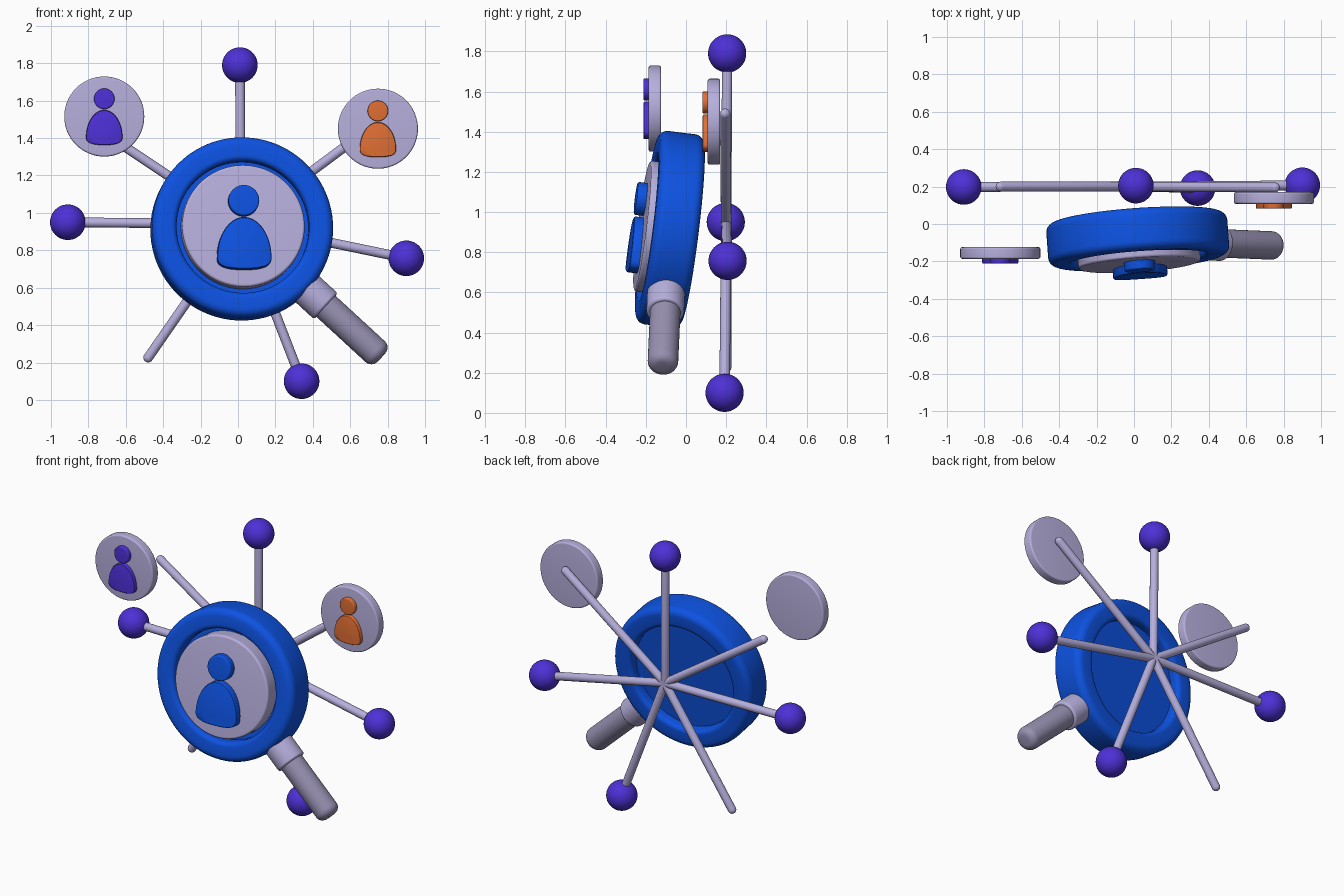
import bpy, math
from math import sin, cos, pi, radians
from mathutils import Matrix, Vector

if "Cube" in bpy.data.objects:
    bpy.data.objects.remove(bpy.data.objects["Cube"])


def material(name, rgb):
    m = bpy.data.materials.new(name)
    m.diffuse_color = (*rgb, 1)
    m.use_nodes = True
    m.node_tree.nodes["Principled BSDF"].inputs["Base Color"].default_value = m.diffuse_color
    return m


LAVENDER = material("lavender_grey", (0.47, 0.43, 0.72))
GREY = material("handle_grey", (0.31, 0.28, 0.44))
BLUE = material("blue", (0.004, 0.085, 0.76))
PURPLE = material("purple", (0.075, 0.03, 0.68))
ORANGE = material("orange", (0.74, 0.156, 0.033))
FRONT = Matrix.Rotation(pi / 2, 4, 'X')      # local z points to the front


def loft(name, loops, mat, matrix):
    """Skin a stack of equal-length loops and close both ends."""
    n = len(loops[0])
    verts = [p for loop in loops for p in loop]
    faces = [(k * n + i, k * n + (i + 1) % n, (k + 1) * n + (i + 1) % n, (k + 1) * n + i)
             for k in range(len(loops) - 1) for i in range(n)]
    faces.append(tuple(reversed(range(n))))
    faces.append(tuple(range((len(loops) - 1) * n, len(loops) * n)))
    me = bpy.data.meshes.new(name)
    me.from_pydata(verts, [], faces)
    me.update()
    me.shade_smooth()
    me.set_sharp_from_angle(angle=radians(35))
    me.materials.append(mat)
    ob = bpy.data.objects.new(name, me)
    ob.matrix_world = matrix
    bpy.context.collection.objects.link(ob)
    return ob


def rounded(corners, steps=6):
    """Profile of (radius, height, bevel) corners with the bevels rounded."""
    pts = []
    for i, (r, z, b) in enumerate(corners):
        c = Vector((r, z))
        if b == 0 or i in (0, len(corners) - 1):
            pts.append(c)
            continue
        p, q = (Vector(corners[j][:2]) for j in (i - 1, i + 1))
        u, v = (p - c).normalized() * b, (q - c).normalized() * b
        for s in range(steps + 1):
            t = s / steps * pi / 2
            pts.append(c + u * (1 - sin(t)) + v * (1 - cos(t)))
    return pts


def lathe(name, corners, mat, matrix, sides=64):
    loops = [[(max(r, 0.0005) * cos(2 * pi * i / sides), max(r, 0.0005) * sin(2 * pi * i / sides), z)
              for i in range(sides)] for r, z in rounded(corners)]
    return loft(name, loops, mat, matrix)


def rod(r, z0, z1, b0, b1):
    return [(0, z0, 0), (r, z0, b0), (r, z1, b1), (0, z1, 0)]


def icon(name, s, z0, z1, dy, mat, matrix):
    """Person symbol: round head over a domed body."""
    head = matrix @ Matrix.Translation((0, 0.095 * s + dy, 0))
    lathe(name + "_head", rod(0.055 * s, z0, z1, 0, 0.007 * s), mat, head, 40)
    outline = []
    for i in range(64):
        a = 2 * pi * i / 64
        x, y = cos(a), sin(a)
        if y < 0:     # flatter underside
            x, y = math.copysign(abs(x) ** 0.75, x), -abs(y) ** 0.75
        outline.append((0.097 * s * x, (0.145 if y > 0 else 0.042) * s * y))
    loops = []
    b = 0.007 * s
    for inset, z in ((0, z0), (0, z1 - b), (0.3 * b, z1 - 0.3 * b), (b, z1)):
        f = 1 - inset / (0.097 * s)
        loops.append([(x * f, y * f, z) for x, y in outline])
    loft(name + "_body", loops, mat, matrix @ Matrix.Translation((0, -0.11 * s + dy, 0)))


# spokes behind the lens, some tipped with balls
hub = Vector((0.015, 0.2, 0.94))
spokes = [("top", 0.01, 0.205, 1.79, True), ("left", -0.91, 0.198, 0.95, True),
          ("right", 0.90, 0.207, 0.757, True), ("bottom", 0.34, 0.192, 0.10, True),
          ("upper_left", -0.735, 0.2, 1.44, False), ("upper_right", 0.775, 0.195, 1.505, False),
          ("lower_left", -0.495, 0.2, 0.205, False)]
for name, x, y, z, ball in spokes:
    end = Vector((x, y, z))
    d = end - hub
    m = Matrix.Translation(hub) @ d.to_track_quat('Z', 'Y').to_matrix().to_4x4()
    lathe("spoke_" + name, rod(0.026, -0.026, d.length, 0.0258, 0.0258), LAVENDER, m, 20)
    if ball:
        bpy.ops.mesh.primitive_uv_sphere_add(segments=40, ring_count=24, radius=0.095, location=end)
        ob = bpy.context.object
        ob.name = "ball_" + name
        ob.data.shade_smooth()
        ob.data.materials.append(PURPLE)

# small profile discs
for name, x, y, z, mat in (("left", -0.715, -0.155, 1.515, PURPLE),
                           ("right", 0.748, 0.139, 1.45, ORANGE)):
    m = Matrix.Translation((x, y, z)) @ FRONT
    lathe("disc_" + name, rod(0.214, -0.031, 0.031, 0.01, 0.01), LAVENDER, m)
    icon("person_" + name, 1, 0.025, 0.057, 0, mat, m)

# tilted magnifier: frame with a recess on both sides
lens = (Matrix.Translation((0.02, -0.08, 0.914)) @ Matrix.Rotation(radians(4.1), 4, 'Z')
        @ Matrix.Rotation(radians(-7), 4, 'X') @ FRONT)
lathe("lens_frame", [(0, -0.05, 0), (0.355, -0.05, 0), (0.355, -0.113, 0.03), (0.485, -0.113, 0.045),
                     (0.485, 0.113, 0.045), (0.355, 0.113, 0.03), (0.355, 0.04, 0), (0, 0.04, 0)],
      BLUE, lens, 96)
lathe("lens_plate", rod(0.328, 0.035, 0.14, 0, 0.014), LAVENDER, lens, 96)
icon("person_main", 1.5, 0.13, 0.188, -0.01, BLUE, lens)

# handle in the plane of the lens
arm = Vector((cos(radians(-43)), sin(radians(-43)), 0))
grip = lens @ Matrix.Translation((0, 0, 0.005)) @ arm.to_track_quat('Z', 'Y').to_matrix().to_4x4()
lathe("handle_collar", rod(0.094, 0.44, 0.612, 0, 0.015), LAVENDER, grip, 48)
lathe("handle_grip", rod(0.076, 0.59, 1.015, 0, 0.045), GREY, grip, 48)
